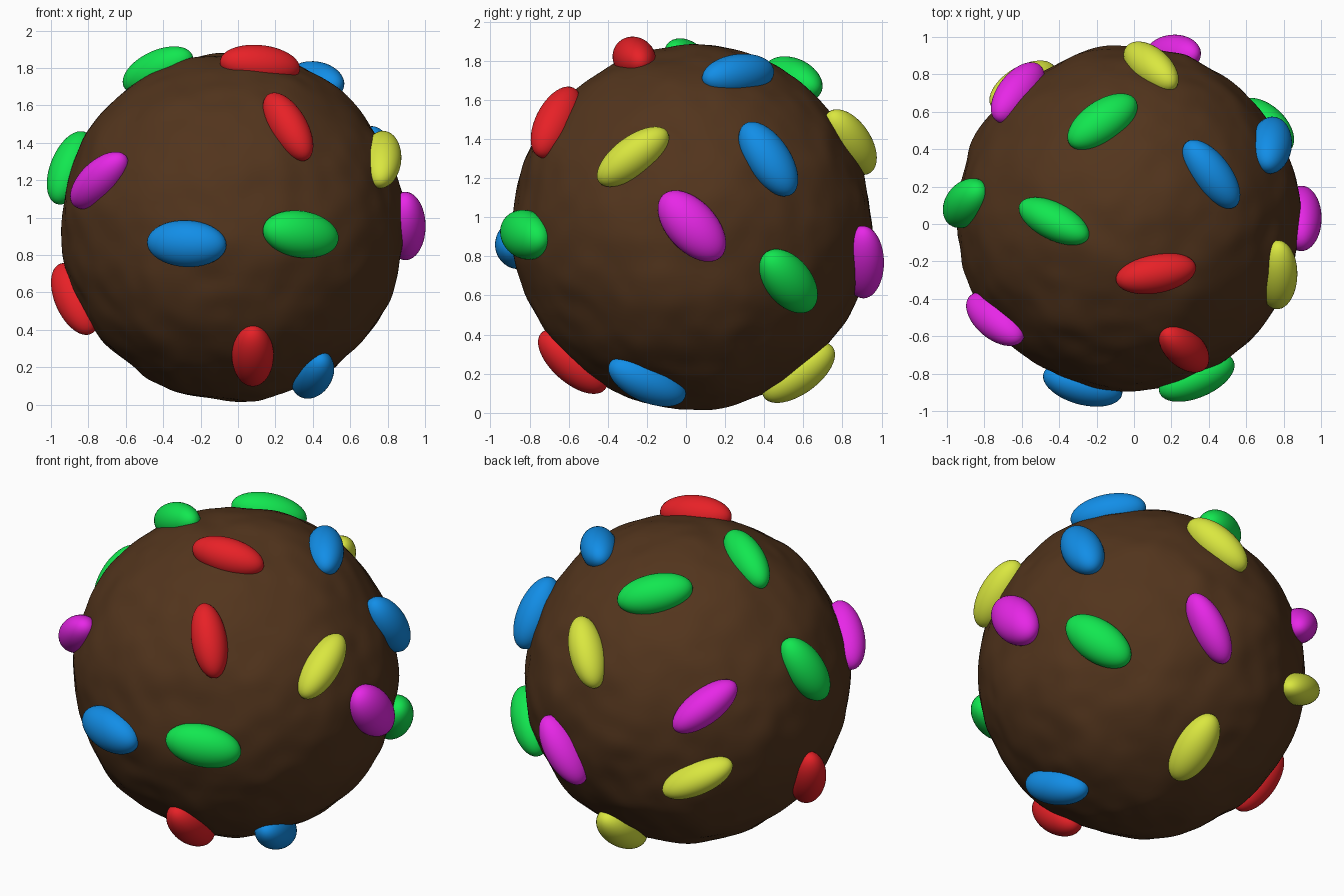
import bpy
from mathutils import Vector, Matrix, noise

CENTRE = Vector((-0.03, 0.03, 0.95))
RADIUS = 0.925

COLOURS = {
    "brown": (0.085, 0.035, 0.012, 1), "red": (0.8, 0.015, 0.02, 1),
    "green": (0.006, 0.8, 0.08, 1), "blue": (0.006, 0.27, 0.8, 1),
    "yellow": (0.7, 0.8, 0.05, 1), "magenta": (0.8, 0.02, 0.8, 1),
}
MATS = {}
for name, rgba in COLOURS.items():
    MATS[name] = bpy.data.materials.new(name)
    MATS[name].diffuse_color = rgba


def finish(ob, name, colour):
    ob.name = name
    ob.data.materials.append(MATS[colour])
    ob.data.polygons.foreach_set("use_smooth", [True] * len(ob.data.polygons))
    ob.data.update()


# Lumpy chocolate ball
bpy.ops.mesh.primitive_ico_sphere_add(subdivisions=6, radius=1, location=CENTRE)
ball = bpy.context.object
for v in ball.data.vertices:
    n = v.co.normalized()
    lump = 0.018 * noise.noise(n * 3.2 + Vector((4, 1, 7)))
    lump += 0.008 * noise.noise(n * 7 + Vector((2, 9, 3)))
    v.co = n * (0.918 + lump)
    v.co.z *= 1.015
finish(ball, "chocolate_ball", "brown")


# Sprinkle: flattened ellipsoid lying on the ball along a tangent direction
def sprinkle(i, colour, pos, along, half_width):
    normal = (Vector(pos) - CENTRE).normalized()
    x = Vector(along)
    x = (x - normal * x.dot(normal)).normalized()
    y = normal.cross(x)
    bpy.ops.mesh.primitive_uv_sphere_add(segments=40, ring_count=24, radius=1)
    ob = bpy.context.object
    rot = Matrix((x, y, normal)).transposed().to_4x4()
    size = Matrix.Diagonal((0.218, half_width, 0.108, 1))
    ob.data.transform(rot @ size)
    ob.location = CENTRE + normal * RADIUS
    finish(ob, f"{colour}_sprinkle_{i}", colour)


# colour, position, long direction, half width
SPRINKLES = [
    ("green", (-0.43, 0.015, 1.79), (0.38, -0.19, 0.17), 0.10),
    ("red", (0.12, -0.27, 1.83), (0.42, 0.08, -0.05), 0.105),
    ("blue", (0.42, 0.27, 1.74), (0.25, -0.33, -0.04), 0.105),
    ("red", (0.27, -0.67, 1.49), (0.20, -0.17, -0.34), 0.10),
    ("yellow", (0.79, -0.28, 1.32), (0, 0.36, 0.26), 0.10),
    ("blue", (0.76, 0.435, 1.31), (0.04, 0.25, -0.38), 0.115),
    ("magenta", (0.90, 0.03, 0.955), (0, 0.32, -0.35), 0.128),
    ("green", (-0.88, 0.11, 1.26), (0.10, 0.15, 0.36), 0.115),
    ("magenta", (-0.73, -0.50, 1.195), (0.25, -0.22, 0.25), 0.10),
    ("blue", (-0.275, -0.86, 0.86), (0.44, -0.12, -0.02), 0.125),
    ("green", (0.34, -0.83, 0.91), (0.38, 0.16, -0.06), 0.125),
    ("red", (-0.87, 0.05, 0.565), (0.15, -0.15, -0.33), 0.10),
    ("red", (0.08, -0.585, 0.255), (0, 0.30, -0.25), 0.112),
    ("blue", (0.40, -0.20, 0.16), (-0.10, 0.36, -0.17), 0.105),
    ("green", (0.71, 0.53, 0.67), (-0.28, 0.25, -0.30), 0.12),
    ("green", (-0.17, 0.55, 1.71), (0.36, 0.25, -0.10), 0.115),
    ("yellow", (0.09, 0.83, 1.38), (0.22, -0.15, 0.28), 0.10),
    ("magenta", (0.21, 0.91, 0.77), (-0.22, -0.03, -0.29), 0.095),
    ("magenta", (-0.62, 0.70, 1.185), (-0.20, -0.24, 0.21), 0.10),
    ("yellow", (-0.59, 0.73, 0.75), (-0.21, -0.23, 0.17), 0.092),
    ("yellow", (0.04, 0.58, 0.20), (0, 0.21, 0.29), 0.115),
]
for i, s in enumerate(SPRINKLES, 1):
    sprinkle(i, *s)
